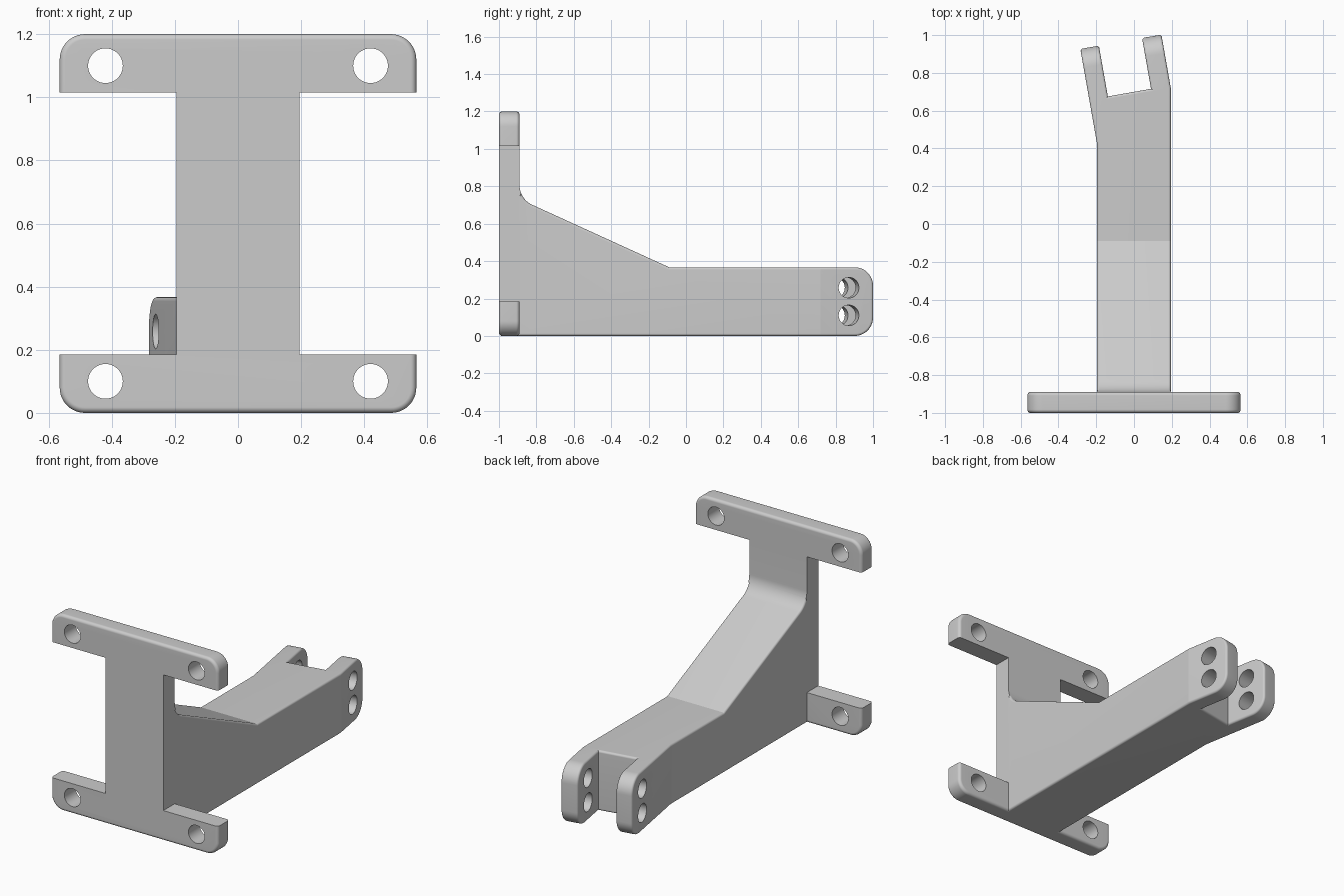
import bpy, bmesh, math
from mathutils import Vector

cube = bpy.data.objects.get("Cube")
if cube:
    bpy.data.objects.remove(cube)

TURN = math.radians(10)          # yaw of the fork
T = 0.11                         # plate thickness
BACK = -1 + T
W = 0.195                        # half width of the arm
H = 0.367                        # arm height
STEPS = 12                       # segments per rounded corner

grey = bpy.data.materials.new("light_grey")
grey.use_nodes = True
colour = (0.6, 0.6, 0.6, 1)
grey.diffuse_color = colour
grey.node_tree.nodes["Principled BSDF"].inputs["Base Color"].default_value = colour


def outline(corners):
    """Polygon whose corners may carry a rounding radius as third value."""
    pts = []
    for i, c in enumerate(corners):
        p = Vector(c[:2])
        if len(c) < 3:
            pts.append(p)
            continue
        a = (Vector(corners[i - 1][:2]) - p).normalized()
        b = (Vector(corners[(i + 1) % len(corners)][:2]) - p).normalized()
        dot = a.dot(b)
        half = math.acos(dot) / 2
        centre = p + (a + b).normalized() * c[2] / math.sin(half)
        reach = c[2] / math.tan(half)
        start, end = p + a * reach - centre, p + b * reach - centre
        sweep = math.pi - 2 * half
        for k in range(STEPS + 1):
            t = k / STEPS
            pts.append(centre + (start * math.sin((1 - t) * sweep) + end * math.sin(t * sweep))
                       / math.sin(sweep))
    return pts


def prism(name, pts, place, depth):
    """Extrude a flat outline, placed in space by a function, along depth."""
    bm = bmesh.new()
    face = bm.faces.new([bm.verts.new(place(p)) for p in pts])
    new = bmesh.ops.extrude_face_region(bm, geom=[face])["geom"]
    bmesh.ops.translate(bm, vec=depth, verts=[g for g in new if isinstance(g, bmesh.types.BMVert)])
    bmesh.ops.recalc_face_normals(bm, faces=bm.faces)
    mesh = bpy.data.meshes.new(name)
    bm.to_mesh(mesh)
    bm.free()
    mesh.materials.append(grey)
    obj = bpy.data.objects.new(name, mesh)
    bpy.context.collection.objects.link(obj)
    return obj


def combine(obj, other, operation):
    """Apply a boolean and discard the second object."""
    mod = obj.modifiers.new("combine", "BOOLEAN")
    mod.operation, mod.object, mod.solver = operation, other, "EXACT"
    bpy.context.view_layer.objects.active = obj
    bpy.ops.object.modifier_apply(modifier=mod.name)
    bpy.data.objects.remove(other)


def round_edges(obj, rules):
    """Bevel the edges picked by each (rule, radius) in turn."""
    bm = bmesh.new()
    bm.from_mesh(obj.data)
    bmesh.ops.remove_doubles(bm, verts=bm.verts, dist=1e-5)
    bmesh.ops.dissolve_limit(bm, angle_limit=0.01, verts=bm.verts, edges=bm.edges)
    for rule, radius in rules:
        bm.normal_update()
        edges = [e for e in bm.edges if e.is_manifold and rule(e)]
        bmesh.ops.bevel(bm, geom=edges, offset=radius, offset_type="OFFSET",
                        segments=STEPS, profile=0.5, affect="EDGES")
    bm.to_mesh(obj.data)
    bm.free()


def drill(obj, location, rotation, depth):
    bpy.ops.mesh.primitive_cylinder_add(vertices=4 * STEPS, radius=0.055, depth=depth,
                                        location=location, rotation=rotation)
    combine(obj, bpy.context.object, "DIFFERENCE")


def fork(u, v):
    """Point in the fork's turned frame: u across, v along."""
    return (u * math.cos(TURN) - v * math.sin(TURN), u * math.sin(TURN) + v * math.cos(TURN))


# Mounting plate: upright stem with a crossbar at each end
E, LOW, HIGH, TOP, R = 0.565, 0.185, 1.015, 1.2, 0.08
half_plate = [(E, 0, R), (E, LOW), (W, LOW), (W, HIGH), (E, HIGH), (E, TOP, R)]
mirrored = [(-c[0],) + c[1:] for c in reversed(half_plate)]
bracket = prism("mounting_bracket", outline(half_plate + mirrored),
                lambda p: (p.x, -1, p.y), (0, T, 0))


def plate_rim(e):
    a, b = (v.co for v in e.verts)
    z = (a.z + b.z) / 2
    return abs(a.y - b.y) < 1e-4 and (z < LOW - 0.01 or z > HIGH + 0.01)


round_edges(bracket, [(plate_rim, 0.018)])

# Arm: plan outline with the two fork tines, trimmed by the side profile
TIP, WEB = 0.962, 0.689
L_OUT, L_IN, R_IN, R_OUT = -0.119, -0.019, 0.213, 0.317
START = -0.95
left_y = (L_OUT + W * math.cos(TURN)) / math.sin(TURN)
right_y = (R_OUT - W * math.cos(TURN)) / math.sin(TURN)
plan = [(-W, START), (W, START), (W, right_y), fork(R_OUT, TIP), fork(R_IN, TIP),
        fork(R_IN, WEB), fork(L_IN, WEB), fork(L_IN, TIP), fork(L_OUT, TIP), (-W, left_y)]
arm = prism("arm", outline(plan), lambda p: (p.x, p.y, 0), (0, 0, 1.1))
side = [(START - 0.2, -0.2), (START - 0.2, 1.3), (BACK, 1.3), (BACK, 0.732, 0.115),
        (-0.09, H), (1.2, H), (1.2, -0.2)]
trim = prism("arm_trim", outline(side), lambda p: (-1, p.x, p.y), (2, 0, 0))
combine(arm, trim, "INTERSECT")


def tine_end(e):
    a, b = (v.co for v in e.verts)
    along = min(-p.x * math.sin(TURN) + p.y * math.cos(TURN) for p in (a, b))
    return along > TIP - 0.01 and abs(a.z - b.z) < 1e-4


def convex(e):
    return e.calc_face_angle_signed(0) > 0.6 and max(v.co.y for v in e.verts) > BACK + 0.01


round_edges(arm, [(tine_end, 0.1), (convex, 0.013)])
combine(bracket, arm, "UNION")

# Bolt holes in the plate and pin holes through both tines
for x in (-0.42, 0.42):
    for z in (0.1, 1.1):
        drill(bracket, (x, -0.95, z), (math.pi / 2, 0, 0), 0.3)
for z in (0.11, 0.258):
    drill(bracket, (*fork(0.1, 0.828), z), (0, math.pi / 2, TURN), 0.7)

# One shared material and smooth fillets
bracket.data.materials.clear()
bracket.data.materials.append(grey)
for poly in bracket.data.polygons:
    poly.material_index = 0
bpy.ops.object.select_all(action="DESELECT")
bracket.select_set(True)
bpy.context.view_layer.objects.active = bracket
bpy.ops.object.shade_smooth_by_angle(angle=math.radians(9))
